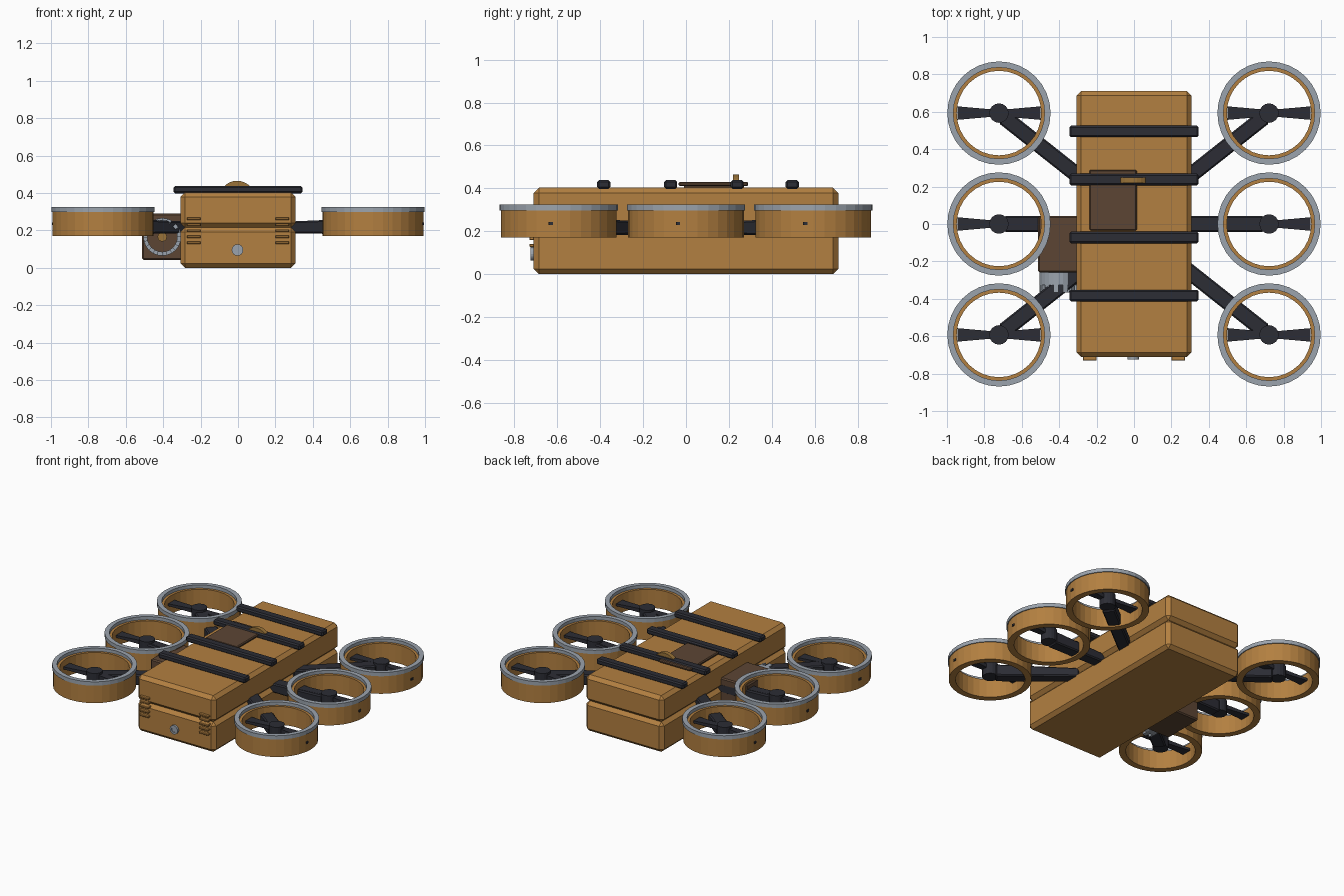
import bpy, bmesh, math
from mathutils import Matrix, Vector

if "Cube" in bpy.data.objects:
    bpy.data.objects.remove(bpy.data.objects["Cube"])


def material(name, rgb):
    m = bpy.data.materials.new(name)
    m.diffuse_color = (*rgb, 1)
    m.use_nodes = True
    m.node_tree.nodes["Principled BSDF"].inputs["Base Color"].default_value = m.diffuse_color
    return m


ORANGE = material("ochre shell", (0.45, 0.215, 0.052))
DARK = material("charcoal", (0.025, 0.026, 0.035))
GREY = material("light steel", (0.33, 0.37, 0.42))
BROWN = material("dark brown", (0.107, 0.06, 0.034))
GOLD = material("brass", (0.32, 0.17, 0.04))


def finish(name, bm, mat):
    bmesh.ops.recalc_face_normals(bm, faces=bm.faces)
    me = bpy.data.meshes.new(name)
    bm.to_mesh(me)
    bm.free()
    me.materials.append(mat)
    ob = bpy.data.objects.new(name, me)
    bpy.context.collection.objects.link(ob)
    return ob


def box(name, lo, hi, mat, bevel=0.0):
    lo, hi = Vector(lo), Vector(hi)
    bm = bmesh.new()
    bmesh.ops.create_cube(bm, size=1, matrix=Matrix.Translation((lo + hi) / 2) @ Matrix.Diagonal((*(hi - lo), 1)))
    if bevel:
        bmesh.ops.bevel(bm, geom=bm.edges[:], offset=bevel, segments=1, affect='EDGES')
    return finish(name, bm, mat)


def tube(name, r_in, r_out, z0, z1, loc, mat, n=32, tooth=0.0, axis_y=False):
    """Hollow ring; every second segment can rise as a tooth."""
    bm = bmesh.new()
    rings = []
    for i in range(n):
        a = 2 * math.pi * i / n
        rings.append([bm.verts.new((r * math.cos(a), r * math.sin(a), z))
                      for r, z in ((r_in, z0), (r_out, z0), (r_out, z1), (r_in, z1))])
    tops = []
    for i in range(n):
        a, b = rings[i], rings[(i + 1) % n]
        for k in range(4):
            f = bm.faces.new((a[k], a[(k + 1) % 4], b[(k + 1) % 4], b[k]))
            if k == 2 and i % 2 == 0:
                tops.append(f)
    bmesh.ops.recalc_face_normals(bm, faces=bm.faces)
    if tooth:
        ext = bmesh.ops.extrude_discrete_faces(bm, faces=tops)["faces"]
        bmesh.ops.translate(bm, verts=list({v for f in ext for v in f.verts}), vec=(0, 0, tooth))
        # discrete extrusion leaves loose tops, so add the tooth walls
        for f in ext:
            vs = f.verts[:]
            if any(len(e.link_faces) < 2 for e in f.edges):
                low = [bm.verts.new(v.co - Vector((0, 0, tooth))) for v in vs]
                for k in range(4):
                    e = bm.edges.get((vs[k], vs[(k + 1) % 4]))
                    if e and len(e.link_faces) < 2:
                        bm.faces.new((vs[k], low[k], low[(k + 1) % 4], vs[(k + 1) % 4]))
    rot = Matrix.Rotation(math.pi / 2, 4, 'X') if axis_y else Matrix()
    bmesh.ops.transform(bm, matrix=Matrix.Translation(loc) @ rot, verts=bm.verts)
    return finish(name, bm, mat)


def disc(name, r, depth, loc, mat, n=20, axis_y=False):
    bm = bmesh.new()
    rot = Matrix.Rotation(math.pi / 2, 4, 'X') if axis_y else Matrix()
    bmesh.ops.create_cone(bm, cap_ends=True, segments=n, radius1=r, radius2=r, depth=depth,
                          matrix=Matrix.Translation(loc) @ rot)
    return finish(name, bm, mat)


def loft(name, a, b, mat, bevel=0.0):
    """Beam between two ends given as (centre, width, height)."""
    bm = bmesh.new()
    d = Vector(b[0]) - Vector(a[0])
    side = Vector((-d.y, d.x, 0)).normalized()
    ends = []
    for c, w, h in (a, b):
        ends.append([bm.verts.new(Vector(c) + side * (s * w / 2) + Vector((0, 0, t * h / 2)))
                     for s, t in ((-1, -1), (1, -1), (1, 1), (-1, 1))])
    bm.faces.new(ends[0])
    bm.faces.new(ends[1])
    for k in range(4):
        j = (k + 1) % 4
        bm.faces.new((ends[0][k], ends[0][j], ends[1][j], ends[1][k]))
    bmesh.ops.recalc_face_normals(bm, faces=bm.faces)
    if bevel:
        bmesh.ops.bevel(bm, geom=bm.edges[:], offset=bevel, segments=1, affect='EDGES')
    return finish(name, bm, mat)


# Cargo body: two chamfered halves meeting in a V groove
box("body_lower", (-0.308, -0.71, 0), (0.308, 0.71, 0.215), ORANGE, 0.024)
box("body_upper", (-0.308, -0.71, 0.215), (0.308, 0.71, 0.403), ORANGE, 0.024)

# Straps across the lid
for i, y in enumerate((0.495, 0.238, -0.072, -0.383)):
    box(f"strap_{i}", (-0.345, y - 0.031, 0.398), (0.345, y + 0.031, 0.438), DARK, 0.009)

# Lid plate and buckle disc
box("lid_plate", (-0.238, -0.035, 0.41), (0.015, 0.29, 0.43), BROWN, 0.006)
box("lid_plate_foot", (-0.22, -0.01, 0.398), (0.0, 0.27, 0.412), BROWN)
disc("buckle", 0.097, 0.03, (-0.005, 0.233, 0.368), GOLD, 28, True)

# Front vents and lamp
for s in (-1, 1):
    for k in range(5):
        z = 0.134 + 0.032 * k
        box("vent_slat", (s * 0.237 - 0.037, -0.73, z - 0.007), (s * 0.237 + 0.037, -0.68, z + 0.007), ORANGE, 0.003)
tube("lamp_rim", 0.018, 0.031, 0, 0.035, (-0.003, -0.69, 0.095), GREY, 16, 0, True)
disc("lamp_lens", 0.02, 0.03, (-0.003, -0.705, 0.095), GREY, 16, True)

# Rotor pods: duct, rim, hub, blades, support arm and marker light
for s in (-1, 1):
    for r in (-1, 0, 1):
        x, y = s * 0.722, r * 0.593
        tube("duct", 0.226, 0.27, 0.17, 0.302, (x, y, 0), ORANGE)
        tube("duct_rim", 0.244, 0.276, 0.298, 0.325, (x, y, 0), GREY)
        disc("hub", 0.052, 0.09, (x, y, 0.235), DARK, 16)
        for t in (-1, 1):
            loft("blade", ((x + t * 0.03, y, 0.25), 0.038, 0.03), ((x + t * 0.222, y, 0.25), 0.072, 0.016), DARK)
        root = (s * 0.27, r * 0.235, 0.215)
        loft("arm", (root, 0.085, 0.062), ((s * 0.695, r * 0.571, 0.222), 0.085, 0.085), DARK, 0.008)
        light_x, light_y = x + s * 0.267, y - s * 0.037
        box("marker_light", (light_x - 0.006, light_y - 0.01, 0.229), (light_x + 0.006, light_y + 0.01, 0.243), DARK)

# Side equipment case with toothed lens barrel
box("side_case", (-0.512, -0.26, 0.042), (-0.295, 0.042, 0.29), BROWN, 0.008)
tube("barrel", 0.08, 0.101, 0, 0.07, (-0.405, -0.255, 0.165), GREY, 24, 0.04, True)
disc("barrel_core", 0.081, 0.04, (-0.405, -0.27, 0.165), BROWN, 24, True)
disc("barrel_pin", 0.025, 0.07, (-0.405, -0.285, 0.165), GOLD, 12, True)
